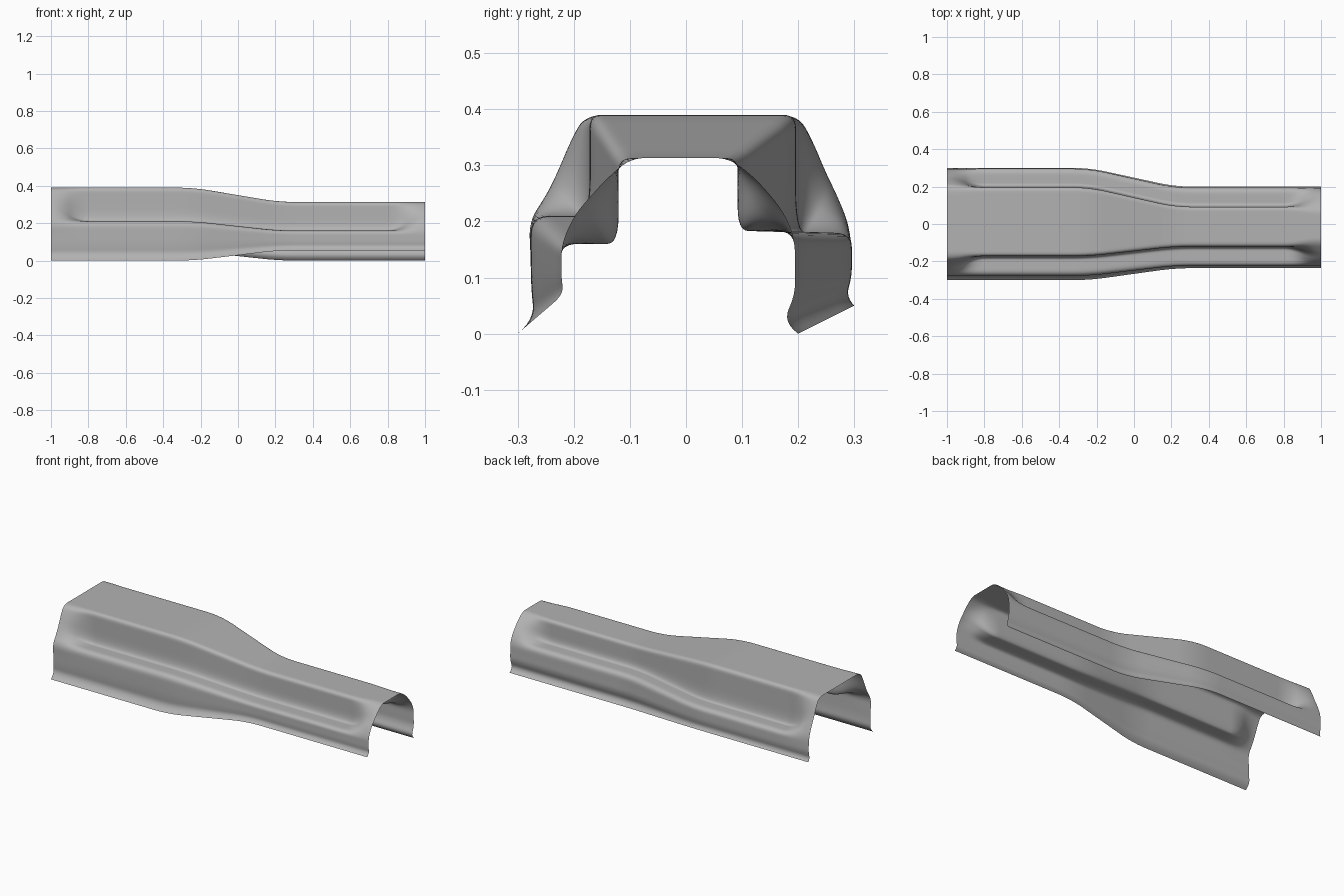
import bpy
import bmesh
from mathutils import Vector

default_cube = bpy.data.objects.get("Cube")
if default_cube:
    bpy.data.objects.remove(default_cube, do_unlink=True)

STATIONS = 200
STEPS = 6

# Control polygons (y, z) from the crown down to where the side wall begins.
# "arch" is the plain end section, "step" the section with the pressed ledge.
WIDE_FRONT = {
    "arch": [(-.11, .39), (-.18, .39), (-.205, .345), (-.23, .285), (-.25, .245), (-.28, .2)],
    "step": [(-.13, .39), (-.172, .39), (-.172, .34), (-.172, .21), (-.21, .21), (-.277, .21)],
    "wall": [(-.277, .14), (-.276, .08), (-.27, .025), (-.3, 0)],
}
WIDE_BACK = {
    "arch": [(.13, .39), (.2, .39), (.225, .345), (.25, .285), (.27, .245), (.292, .19)],
    "step": [(.15, .39), (.196, .39), (.196, .34), (.196, .18), (.23, .18), (.295, .18)],
    "wall": [(.296, .13), (.295, .1), (.285, .065), (.3, .05)],
}
NARROW_FRONT = {
    "arch": [(-.05, .313), (-.098, .313), (-.14, .278), (-.17, .245), (-.2, .21), (-.222, .16)],
    "step": [(-.07, .313), (-.12, .313), (-.12, .27), (-.12, .16), (-.16, .16), (-.222, .16)],
    "wall": [(-.222, .12), (-.222, .1), (-.218, .07), (-.236, .055)],
}
NARROW_BACK = {
    "arch": [(.03, .313), (.075, .313), (.115, .285), (.148, .25), (.175, .215), (.194, .17)],
    "step": [(.05, .313), (.092, .313), (.092, .27), (.092, .183), (.13, .183), (.194, .183)],
    "wall": [(.194, .12), (.195, .07), (.172, .02), (.2, 0)],
}


def ramp(value, start, end, blur):
    """Linear ramp from 0 to 1 with softened corners."""
    samples = [value + blur * i / 8 for i in range(-8, 9)]
    return sum(min(1, max(0, (s - start) / (end - start))) for s in samples) / len(samples)


def side_polygon(side, depth):
    """Blend the plain arch into the stepped section, then add the wall."""
    pairs = zip(side["arch"], side["step"])
    upper = [Vector(a).lerp(Vector(s), depth) for a, s in pairs]
    return upper + [Vector(p) for p in side["wall"]]


def section(front, back, depth):
    return list(reversed(side_polygon(front, depth))) + side_polygon(back, depth)


def smooth_curve(points):
    """Quadratic B-spline that rounds every corner of the polygon."""
    curve = []
    last = len(points) - 2
    for i in range(1, last + 1):
        start = points[0] if i == 1 else (points[i - 1] + points[i]) / 2
        end = points[-1] if i == last else (points[i] + points[i + 1]) / 2
        for k in range(STEPS):
            t = k / STEPS
            curve.append(start.lerp(points[i], t).lerp(points[i].lerp(end, t), t))
    curve.append(points[-1])
    return curve


# Loft the sheet along its length
bm = bmesh.new()
rows = []
for n in range(STATIONS + 1):
    x = 2 * n / STATIONS - 1
    taper = ramp(x, -.24, .22, .09)
    depth = 1 - ramp(abs(x), .85, .95, .05)
    wide = section(WIDE_FRONT, WIDE_BACK, depth)
    narrow = section(NARROW_FRONT, NARROW_BACK, depth)
    polygon = [w.lerp(s, taper) for w, s in zip(wide, narrow)]
    rows.append([bm.verts.new((x, p.x, p.y)) for p in smooth_curve(polygon)])

for row, following in zip(rows, rows[1:]):
    for i in range(len(row) - 1):
        bm.faces.new((row[i], following[i], following[i + 1], row[i + 1]))

mesh = bpy.data.meshes.new("pressed_channel_cover")
bm.to_mesh(mesh)
bm.free()
cover = bpy.data.objects.new("pressed_channel_cover", mesh)
bpy.context.collection.objects.link(cover)

# Plain grey sheet metal
grey = bpy.data.materials.new("sheet_grey")
grey.use_nodes = True
colour = (.45, .45, .45, 1)
grey.diffuse_color = colour
grey.node_tree.nodes["Principled BSDF"].inputs["Base Color"].default_value = colour
mesh.materials.append(grey)

bpy.context.view_layer.objects.active = cover
cover.select_set(True)
bpy.ops.object.shade_smooth()
